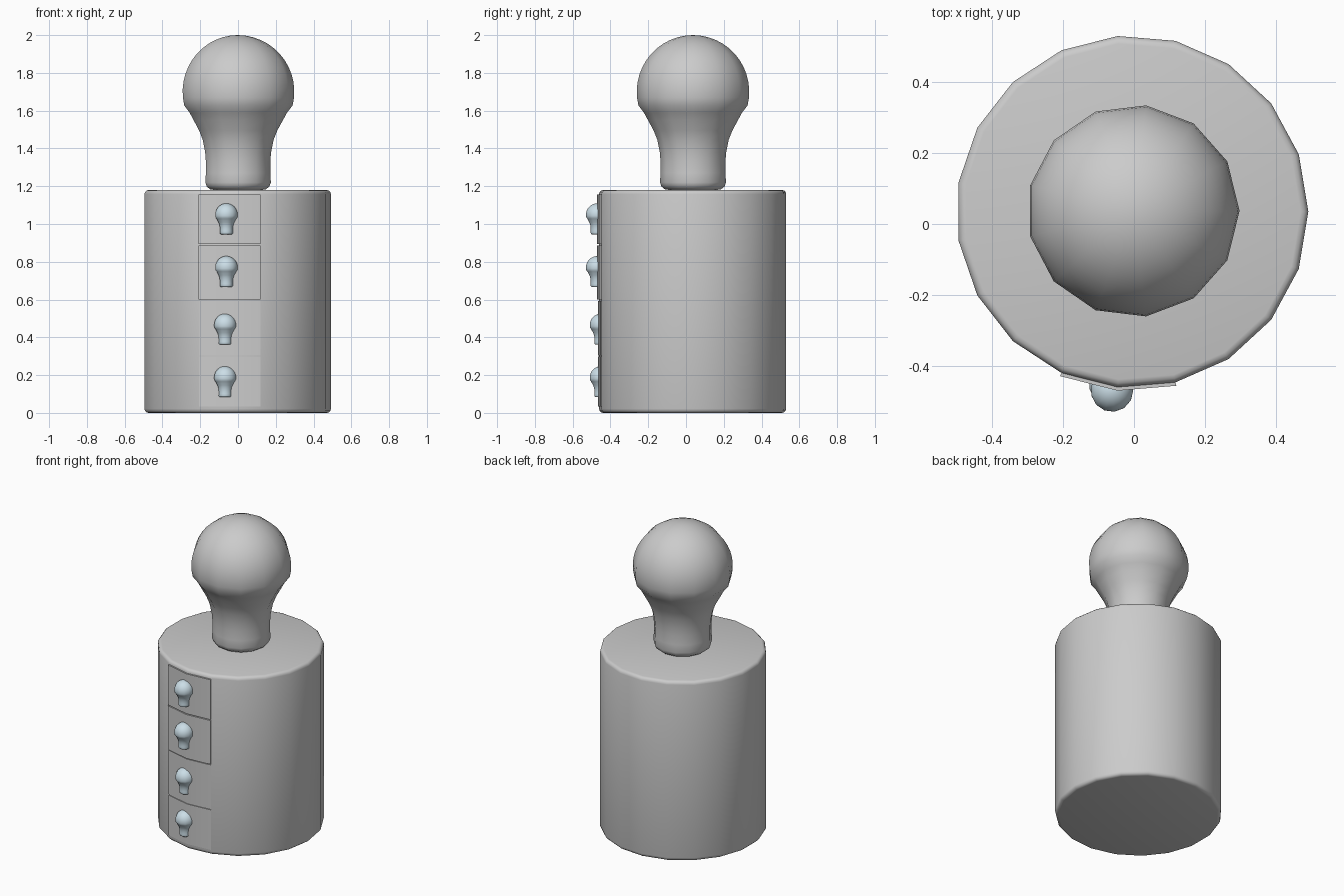
import bpy, bmesh
from math import sin, cos, pi, radians

if "Cube" in bpy.data.objects:
    bpy.data.objects.remove(bpy.data.objects["Cube"])

CX, CY = -0.005, 0.035
SIDES, R = 19, 0.497


def finish(bm, name, angle=35, mat=None):
    bmesh.ops.recalc_face_normals(bm, faces=bm.faces)
    me = bpy.data.meshes.new(name)
    bm.to_mesh(me)
    bm.free()
    me.shade_smooth()
    me.set_sharp_from_angle(angle=radians(angle))
    ob = bpy.data.objects.new(name, me)
    bpy.context.collection.objects.link(ob)
    if mat:
        me.materials.append(mat)
    return ob


def lathe(name, profile, sides, loc, scale=1.0, mat=None):
    """Spin a bottom-to-top (radius, z) profile; both ends are closed."""
    bm = bmesh.new()
    rings = [[bm.verts.new((r * cos(2 * pi * i / sides), r * sin(2 * pi * i / sides), z))
              for i in range(sides)] for r, z in profile]
    for a, b in zip(rings, rings[1:]):
        for i in range(sides):
            j = (i + 1) % sides
            bm.faces.new((a[i], a[j], b[j], b[i]))
    bm.faces.new(rings[0][::-1])
    bm.faces.new(rings[-1])
    bmesh.ops.remove_doubles(bm, verts=bm.verts, dist=1e-5)
    ob = finish(bm, name, 35, mat)
    ob.location = loc
    ob.scale = (scale,) * 3
    return ob


def drawer_front(name, z0, z1, out):
    """Panel that follows two facets of the body."""
    bm = bmesh.new()
    pts = []
    for r, ks in ((R + out, (-6, -5, -4)), (R - 0.03, (-4, -5, -6))):
        for k in ks:
            a = 2 * pi * k / SIDES
            pts.append((CX + r * cos(a), CY + r * sin(a)))
    lo = [bm.verts.new((x, y, z0)) for x, y in pts]
    hi = [bm.verts.new((x, y, z1)) for x, y in pts]
    bm.faces.new(lo[::-1])
    bm.faces.new(hi)
    for i in range(6):
        j = (i + 1) % 6
        bm.faces.new((lo[i], lo[j], hi[j], hi[i]))
    return finish(bm, name, 30)


# Body with rounded rims
b, H = 0.022, 1.18
arc = [(R - b + b * sin(t * pi / 6), b * cos(t * pi / 6)) for t in range(4)]
body_profile = [(r, b - h) for r, h in arc] + [(r, H - b + h) for r, h in reversed(arc)]
lathe("cabinet_body", body_profile, SIDES, (CX, CY, 0))

# Bulb-shaped knob: foot, neck, flare and ball (base at z = 0)
knob = [(0.125, 0), (0.15, 0.004), (0.168, 0.018), (0.176, 0.04), (0.173, 0.09),
        (0.173, 0.15), (0.177, 0.2), (0.19, 0.265), (0.21, 0.315), (0.24, 0.37), (0.262, 0.41)]
knob += [(max(0.0, 0.3 * cos(radians(a))), 0.52 + 0.3 * sin(radians(a)))
         for a in range(-14, 91, 8)]
lathe("top_knob", knob, 13, (-0.002, 0.037, 1.18))

# Drawers and their small pulls
blue = bpy.data.materials.new("pale_blue")
blue.diffuse_color = (0.6, 0.73, 0.8, 1)
blue.use_nodes = True
blue.node_tree.nodes["Principled BSDF"].inputs["Base Color"].default_value = blue.diffuse_color
drawers = [  # z0, z1, panel offset, pull x, y, z
    (0.035, 0.298, 0.005, -0.068, -0.45, 0.083),
    (0.304, 0.593, 0.005, -0.068, -0.45, 0.361),
    (0.599, 0.887, 0.01, -0.062, -0.47, 0.666),
    (0.893, 1.155, 0.01, -0.062, -0.47, 0.945),
]
for n, (z0, z1, out, x, y, z) in enumerate(drawers, 1):
    drawer_front(f"drawer_front_{n}", z0, z1, out)
    lathe(f"drawer_pull_{n}", knob, 13, (x, y, z), 0.2, blue)
